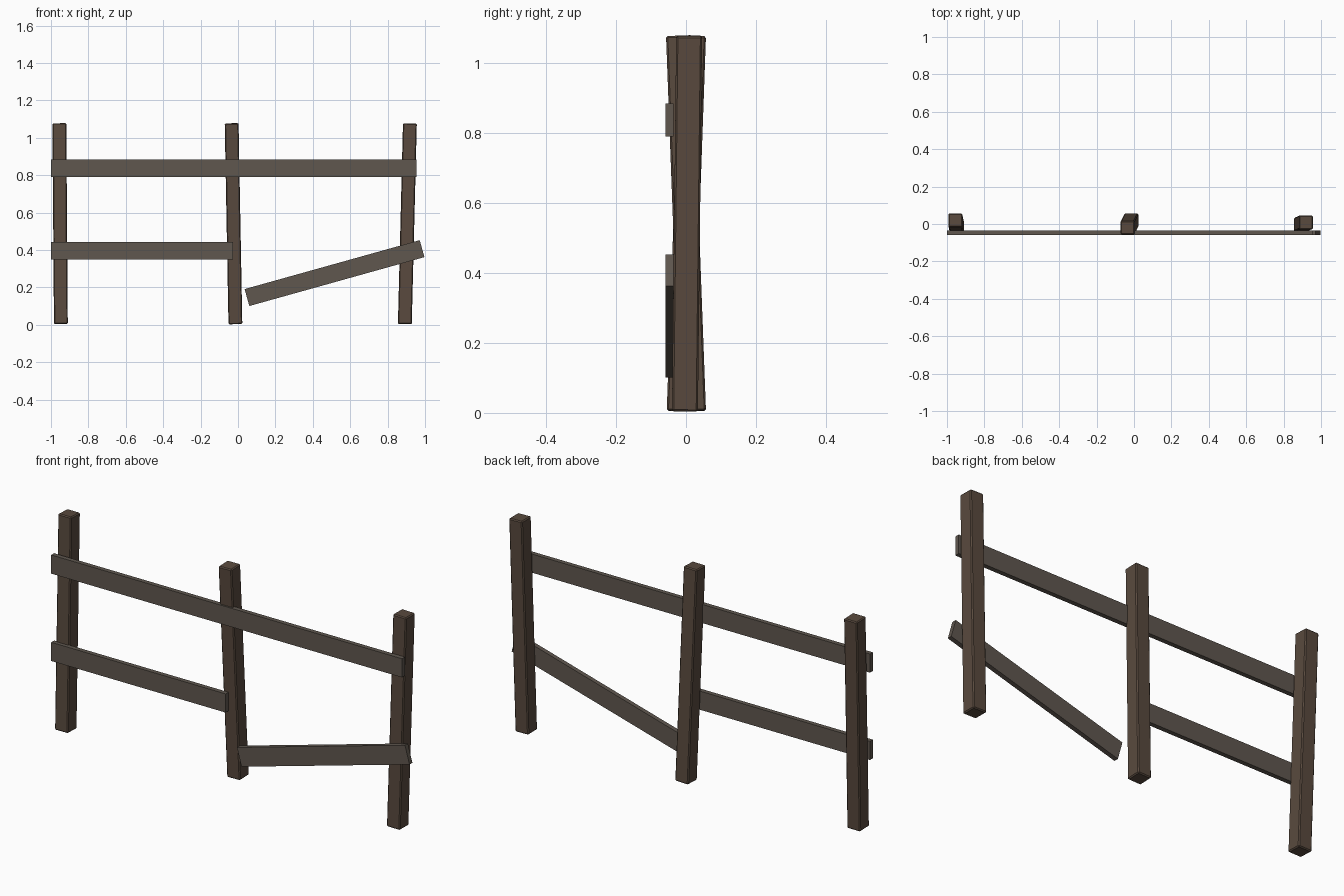
import bpy, bmesh, math
from mathutils import Matrix, Vector

if "Cube" in bpy.data.objects:
    bpy.data.objects.remove(bpy.data.objects["Cube"])


def material(name, rgb):
    m = bpy.data.materials.new(name)
    m.diffuse_color = (*rgb, 1)
    m.use_nodes = True
    m.node_tree.nodes["Principled BSDF"].inputs["Base Color"].default_value = m.diffuse_color
    return m


post_wood = material("post_wood", (0.10, 0.068, 0.048))
rail_wood = material("rail_wood", (0.115, 0.095, 0.078))


def box(name, size, matrix, mat, bevel=0):
    bm = bmesh.new()
    bmesh.ops.create_cube(bm, size=1)
    bmesh.ops.scale(bm, vec=size, verts=bm.verts)
    if bevel:
        bmesh.ops.bevel(bm, geom=bm.edges[:], offset=bevel, segments=1,
                        affect='EDGES')
    bm.transform(matrix)
    mesh = bpy.data.meshes.new(name)
    bm.to_mesh(mesh)
    bm.free()
    mesh.materials.append(mat)
    obj = bpy.data.objects.new(name, mesh)
    bpy.context.collection.objects.link(obj)
    return obj


# Leaning posts: bottom centre and top centre
posts = {
    "left_post": ((-0.947, -0.018, 0.005), (-0.955, 0.020, 1.077)),
    "middle_post": ((-0.014, 0.020, 0.005), (-0.034, -0.020, 1.077)),
    "right_post": ((0.892, -0.003, 0.005), (0.919, 0.009, 1.077)),
}
for name, (a, b) in posts.items():
    a, b = Vector(a), Vector(b)
    d = b - a
    tilt = (Matrix.Rotation(math.atan2(d.x, d.z), 4, 'Y')
            @ Matrix.Rotation(-math.atan2(d.y, d.z), 4, 'X'))
    box(name, (0.074, 0.074, d.length),
        Matrix.Translation((a + b) / 2) @ tilt, post_wood, 0.005)

# Rails on the front: centre x, centre z, length, slope in degrees
rails = {
    "top_rail": (-0.0225, 0.837, 1.955, 0),
    "lower_rail": (-0.514, 0.397, 0.972, 0),
    "fallen_rail": (0.516, 0.277, 0.972, 15.6),
}
for name, (x, z, length, slope) in rails.items():
    box(name, (length, 0.023, 0.094),
        Matrix.Translation((x, -0.047, z))
        @ Matrix.Rotation(math.radians(-slope), 4, 'Y'), rail_wood)
